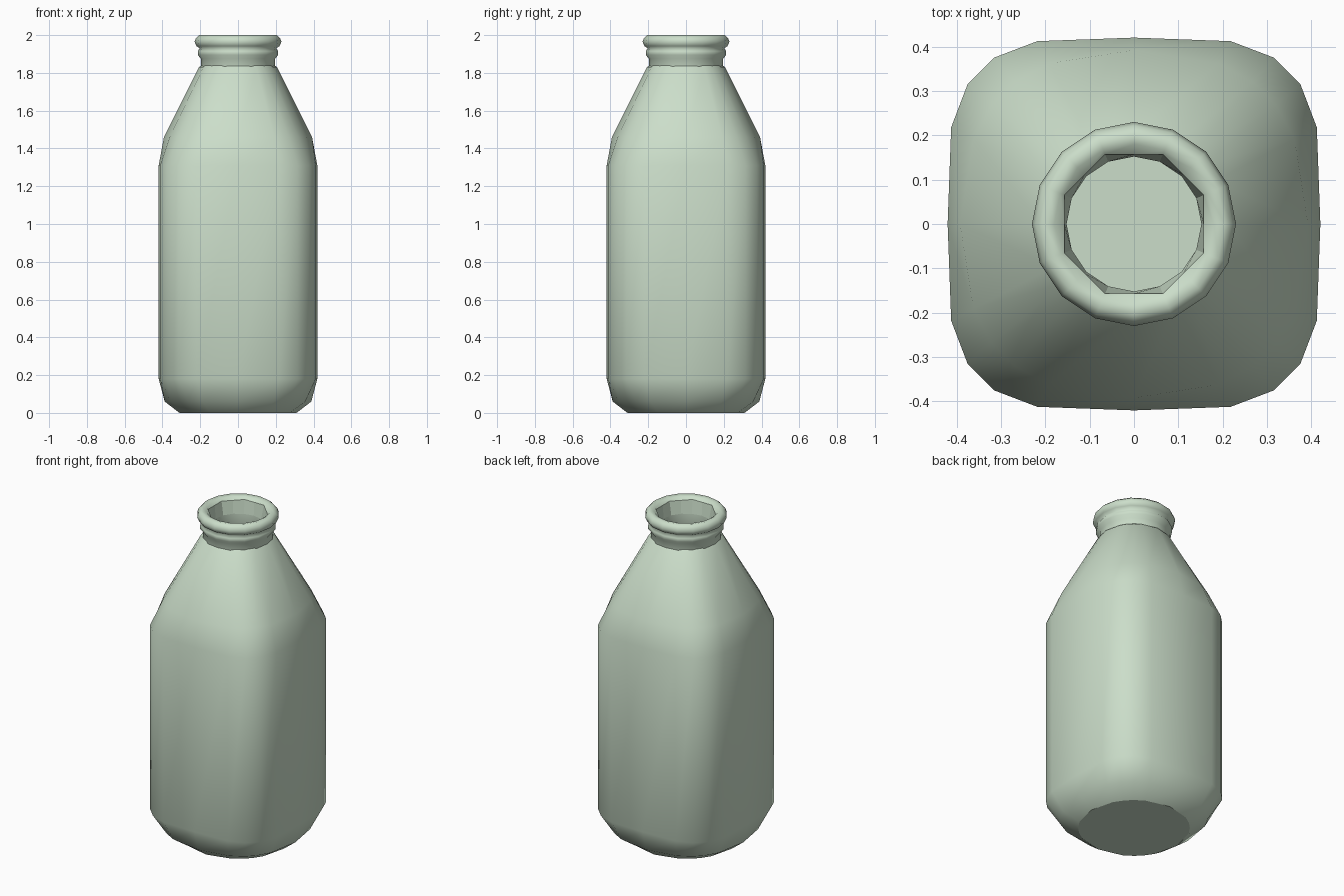
import bpy, bmesh, math

if "Cube" in bpy.data.objects:
    bpy.data.objects.remove(bpy.data.objects["Cube"])

glass = bpy.data.materials.new("pale_green_glass")
glass.diffuse_color = (0.60, 0.73, 0.59, 1)
glass.use_nodes = True
glass.node_tree.nodes["Principled BSDF"].inputs["Base Color"].default_value = glass.diffuse_color

# One quadrant of the rounded-square body section, half width 0.42
QUAD = [(0.42, 0), (0.412, 0.218), (0.375, 0.315), (0.315, 0.375), (0.218, 0.412)]
SQUARE = []
for q in range(4):
    for x, y in QUAD:
        for _ in range(q):
            x, y = -y, x
        SQUARE.append((x, y))


def section(half, z, roundness):
    """Body ring blended between rounded square (0) and circle (1)."""
    ring = []
    for x, y in SQUARE:
        d = math.hypot(x, y)
        k = half * ((1 - roundness) / 0.42 + roundness / d)
        ring.append((x * k, y * k, z))
    return ring


def circle(r, z, odd_r=None):
    """16-sided ring, optionally with another radius on odd corners."""
    ring = []
    for i in range(16):
        a = i * math.tau / 16
        rr = odd_r if odd_r and i % 2 else r
        ring.append((rr * math.cos(a), rr * math.sin(a), z))
    return ring


def loft(name, rings, cap_start=False, cap_end=False, flat_spans=()):
    bm = bmesh.new()
    loops = [[bm.verts.new(p) for p in ring] for ring in rings]
    for s, (a, b) in enumerate(zip(loops, loops[1:])):
        n = len(a)
        for i in range(n):
            j = (i + 1) % n
            f = bm.faces.new((a[i], a[j], b[j], b[i]))
            f.smooth = s not in flat_spans
    caps = []
    if cap_start:
        caps.append(bm.faces.new(loops[0][::-1]))
    if cap_end:
        caps.append(bm.faces.new(loops[-1]))
    # Keep the borders of flat caps crisp
    for f in caps:
        f.smooth = False
        for e in f.edges:
            e.smooth = False
    me = bpy.data.meshes.new(name)
    bm.to_mesh(me)
    bm.free()
    me.materials.append(glass)
    ob = bpy.data.objects.new(name, me)
    bpy.context.collection.objects.link(ob)
    return ob


# Body: round base, squarish sides, shoulder blending to the round neck
loft("bottle_body", [
    section(0.31, 0.0, 1.0),
    section(0.388, 0.06, 0.65),
    section(0.42, 0.18, 0.0),
    section(0.42, 1.31, 0.0),
    section(0.392, 1.46, 0.6),
    section(0.207, 1.83, 1.0),
    section(0.18, 1.85, 1.0),
], cap_start=True)

# Neck, bead and rolled lip, then the inner wall down to the inside floor
loft("neck_and_lip", [
    circle(0.197, 1.80), circle(0.197, 1.875), circle(0.213, 1.895),
    circle(0.213, 1.915), circle(0.203, 1.93), circle(0.220, 1.942),
    circle(0.230, 1.965), circle(0.222, 1.985), circle(0.205, 2.0),
    circle(0.180, 1.995), circle(0.157, 1.98, 0.170), circle(0.152, 1.90),
    circle(0.152, 1.80), circle(0.34, 1.42), circle(0.37, 1.30),
    circle(0.37, 0.18), circle(0.29, 0.04),
], cap_end=True, flat_spans=(10,))
